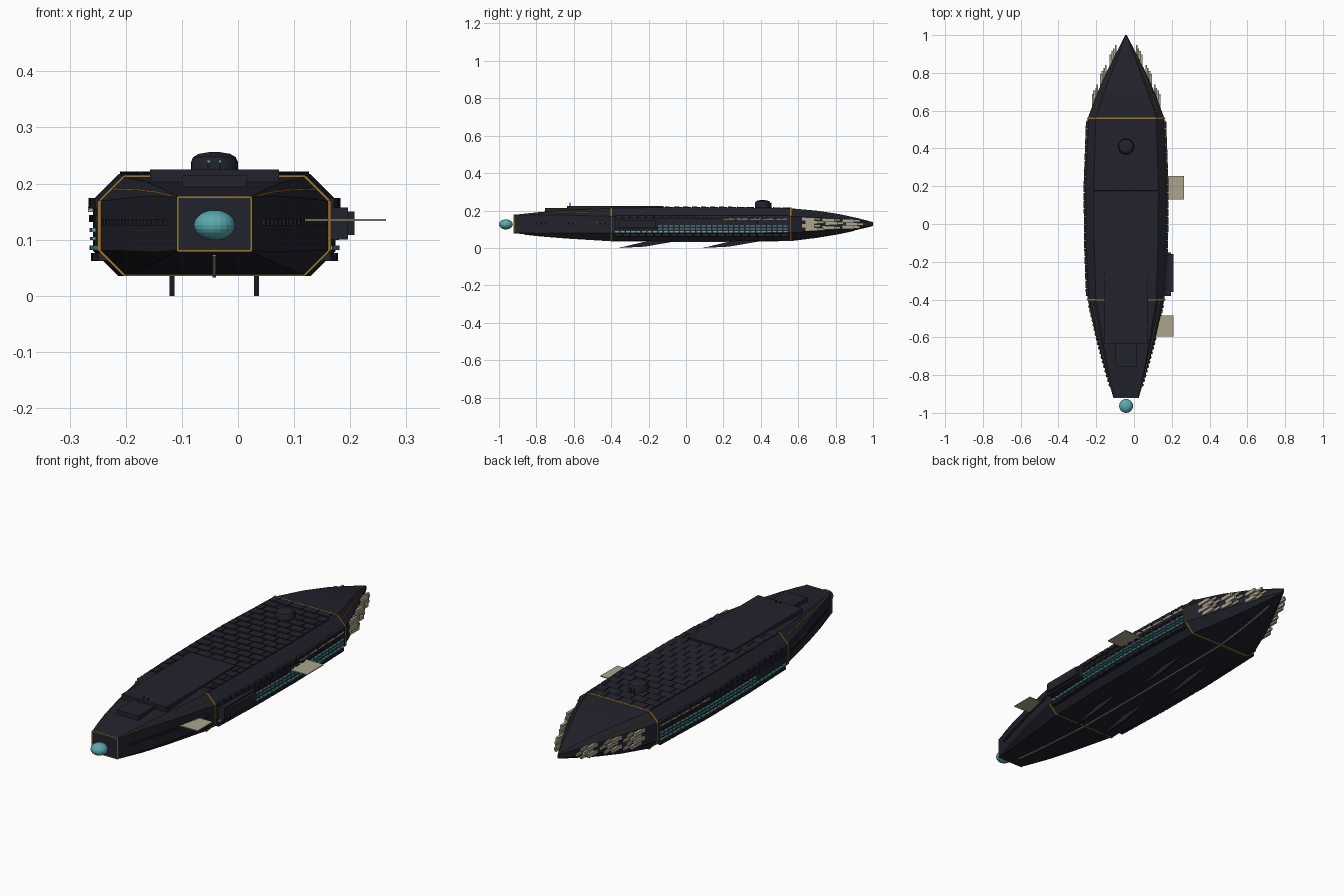
import bpy, bmesh, math
from mathutils import Vector, Matrix

if "Cube" in bpy.data.objects:
    bpy.data.objects.remove(bpy.data.objects["Cube"])

CX = -0.042  # hull centre line


def material(name, col):
    m = bpy.data.materials.new(name)
    m.diffuse_color = (*col, 1)
    m.use_nodes = True
    m.node_tree.nodes["Principled BSDF"].inputs["Base Color"].default_value = m.diffuse_color
    return m


DARK = material("dark_navy", (0.016, 0.016, 0.026))
GOLD = material("gold", (0.32, 0.19, 0.03))
TEAL = material("teal_glass", (0.10, 0.40, 0.43))
BONE = material("bone", (0.41, 0.37, 0.27))

# y, half width, bottom, top, chamfer
STATIONS = [(-0.92, .067, .079, .177, .002), (-0.78, .109, .064, .192, .014),
            (-0.63, .150, .052, .203, .028), (-0.4, .203, .038, .212, .043),
            (-0.1, .214, .035, .217, .045), (0.2, .216, .035, .217, .045),
            (0.56, .203, .039, .212, .043), (0.7, .150, .056, .199, .036),
            (0.82, .096, .076, .181, .027), (0.92, .045, .098, .159, .014),
            (1.0, .004, .117, .138, .002)]


def section(y):
    for a, b in zip(STATIONS, STATIONS[1:]):
        if y <= b[0]:
            t = (y - a[0]) / (b[0] - a[0])
            return [a[i] + (b[i] - a[i]) * t for i in range(1, 5)]
    return STATIONS[-1][1:]


def ring(y, grow=0.0):
    w, zb, zt, c = section(y)
    w, zb, zt = w + grow, zb - grow, zt + grow
    pts = [(w, zb + c), (w, zt - c), (w - c, zt), (c - w, zt),
           (-w, zt - c), (-w, zb + c), (c - w, zb), (w - c, zb)]
    return [Vector((CX + x, y, z)) for x, z in pts]


def finish(name, bm, mat, smooth=False):
    bmesh.ops.recalc_face_normals(bm, faces=bm.faces)
    me = bpy.data.meshes.new(name)
    bm.to_mesh(me)
    bm.free()
    ob = bpy.data.objects.new(name, me)
    bpy.context.collection.objects.link(ob)
    me.materials.append(mat)
    if smooth:
        bpy.context.view_layer.objects.active = ob
        ob.select_set(True)
        bpy.ops.object.shade_smooth_by_angle(angle=math.radians(35))
        ob.select_set(False)
    return ob


def box(bm, x0, x1, y0, y1, z0, z1):
    m = Matrix.Translation(((x0 + x1) / 2, (y0 + y1) / 2, (z0 + z1) / 2))
    bmesh.ops.create_cube(bm, size=1, matrix=m @ Matrix.Diagonal((x1 - x0, y1 - y0, z1 - z0, 1)))


def bar(bm, p, q, w, h):
    d = Vector(q) - Vector(p)
    m = Matrix.Translation((Vector(p) + Vector(q)) / 2) @ d.to_track_quat('Y', 'Z').to_matrix().to_4x4()
    bmesh.ops.create_cube(bm, size=1, matrix=m @ Matrix.Diagonal((w, d.length, h, 1)))


def side_row(bm, y0, y1, n, z, height, thick, fill=0.7, out=0.0, sides=(-1, 1)):
    """Row of small bars following both flanks of the hull."""
    step = (y1 - y0) / n
    for s in sides:
        for i in range(n):
            a = y0 + step * i
            b = a + step * fill
            bar(bm, (CX + s * (section(a)[0] + out), a, z),
                (CX + s * (section(b)[0] + out), b, z), thick, height)


def loft(bm, loops):
    rows = [[bm.verts.new(p) for p in lp] for lp in loops]
    for r, s in zip(rows, rows[1:]):
        for i in range(len(r)):
            j = (i + 1) % len(r)
            bm.faces.new((r[i], r[j], s[j], s[i]))
    bm.faces.new(rows[0])
    bm.faces.new(rows[-1])


# faceted hull
bm = bmesh.new()
loft(bm, [ring(s[0]) for s in STATIONS])
finish("hull", bm, DARK)

# gold hoops around the hull
bm = bmesh.new()
for y in (-0.4, 0.56):
    r = ring(y, 0.001)
    for i in range(8):
        bar(bm, r[i], r[(i + 1) % 8], 0.008, 0.004)
finish("hull_hoops", bm, GOLD)

# gold frame of the blunt front
bm = bmesh.new()
c = [(CX - .066, .08), (CX + .066, .08), (CX + .066, .176), (CX - .066, .176)]
for i in range(4):
    (xa, za), (xb, zb) = c[i], c[(i + 1) % 4]
    bar(bm, (xa, -.92, za), (xb, -.92, zb), .004, .004)
finish("front_frame", bm, GOLD)

# gold lines along the upper edge, front and rear
bm = bmesh.new()
for s in (-1, 1):
    for ys in ((-.88, -.78, -.63, -.41), (.57, .7, .82)):
        for a, b in zip(ys, ys[1:]):
            pts = []
            for y in (a, b):
                w, _, zt, ch = section(y)
                pts.append((CX + s * (w - ch * .5), y, zt - ch * .5))
            bar(bm, pts[0], pts[1], .003, .003)
finish("edge_lines", bm, GOLD)
bm = bmesh.new()
side_row(bm, .05, .55, 5, .170, .005, .008, .97, .001)
side_row(bm, -.6, -.44, 2, .135, .004, .004, .9)
finish("flank_lines", bm, GOLD)

# front lantern
bm = bmesh.new()
bmesh.ops.create_uvsphere(bm, u_segments=20, v_segments=12, radius=1,
                          matrix=Matrix.Translation((CX, -.963, .126)) @ Matrix.Diagonal((.037, .037, .027, 1)))
finish("lantern", bm, TEAL)

# deck plates
bm = bmesh.new()
box(bm, CX - .115, CX + .115, -.635, -.12, .195, .225)
box(bm, CX - .057, CX + .057, -.755, -.63, .18, .214)
finish("deck_plates", bm, DARK)

# staggered deck tiles
bm = bmesh.new()
rows, tile = 20, 0.068
for r in range(rows):
    y = -.4 + r * .048
    w, _, zt, ch = section(y)
    lim = min(w - ch, section(y + .044)[0] - ch) - .002
    x = -lim - (r % 2) * tile / 2
    while x < lim:
        a, b = max(x, -lim), min(x + tile - .004, lim)
        if b - a > .01:
            bar(bm, (CX + (a + b) / 2, y, zt + .002), (CX + (a + b) / 2, y + .044, zt), b - a, .005)
        x += tile
finish("deck_tiles", bm, DARK)

# rounded deck turret
bm = bmesh.new()
prof = [(.042, .205), (.042, .238), (.038, .247), (.028, .253), (.01, .256)]
loft(bm, [[Vector((CX + r * math.cos(a * math.tau / 24), .41 + r * math.sin(a * math.tau / 24), z))
           for a in range(24)] for r, z in prof])
finish("turret", bm, DARK, True)

# small masts with glass tips
posts, tips = bmesh.new(), bmesh.new()
for y, h in ((-.62, .238), (.455, .24)):
    for dx in (-.01, .01):
        box(posts, CX + dx - .002, CX + dx + .002, y - .002, y + .002, .2, h)
        box(tips, CX + dx - .003, CX + dx + .003, y - .003, y + .003, h, h + .004)
finish("masts", posts, DARK)
finish("mast_tips", tips, TEAL)

# dark belts and ribs on the flanks
bm = bmesh.new()
side_row(bm, -.38, .55, 22, .165, .018, .014, .85, .002)
side_row(bm, -.38, .55, 22, .138, .012, .012, .6, .002)
side_row(bm, -.38, .55, 22, .069, .014, .02, .9, -.006)
side_row(bm, -.86, -.42, 18, .131, .012, .01, .55)
finish("flank_ribs", bm, DARK)

# glass window rows
bm = bmesh.new()
side_row(bm, -.15, .55, 24, .117, .007, .012, .75, .001)
side_row(bm, -.15, .55, 24, .102, .005, .01, .75, .001)
side_row(bm, -.38, .55, 32, .086, .008, .012, .75, .001)
finish("window_rows", bm, TEAL)

# bone shutters on the upper flank
bm = bmesh.new()
side_row(bm, .2, .55, 5, .154, .009, .014, .88, .002)
finish("shutters", bm, BONE)

# bone scale plates at the stern, in stepped groups
bm = bmesh.new()
for s in (-1, 1):
    for y, zs in ((.62, (.155, .137, .119, .1)), (.725, (.15, .132, .108)), (.83, (.145, .127, .111))):
        for k, z in enumerate(zs):
            a = y + (.018 if k % 2 else 0)
            x = CX + s * (section(a + .035)[0] + .008)
            box(bm, x - .006, x + .006, a, a + .068, z - .0085, z + .0085)
            x -= s * .016
            box(bm, x - .004, x + .004, a + .035, a + .1, z - .006, z + .006)
finish("stern_scales", bm, BONE)

# landing flaps on the right flank
bm = bmesh.new()
box(bm, .165, .264, .13, .255, .133, .137)
box(bm, .115, .208, -.595, -.485, .133, .137)
finish("landing_flaps", bm, BONE)

# boxy gallery on the right flank
bm = bmesh.new()
box(bm, .14, .196, -.38, -.15, .1, .157)
box(bm, .19, .208, -.36, -.16, .108, .15)
finish("side_gallery", bm, DARK)

# swept belly fins
bm = bmesh.new()
for x in (-.118, .033):
    for dy in (0, .45):
        prof = [(-.36, 0), (-.22, .007), (0, .045), (-.17, .045)]
        loft(bm, [[Vector((x + t, y + dy, z)) for y, z in prof] for t in (-.0045, .0045)])
finish("belly_fins", bm, DARK)

# keel strip
bm = bmesh.new()
ys = [-.86, -.78, -.63, -.4, -.1, .2, .56, .7, .82, .9]
for a, b in zip(ys, ys[1:]):
    bar(bm, (CX, a, section(a)[1]), (CX, b, section(b)[1]), .006, .005)
finish("keel_strip", bm, BONE)
